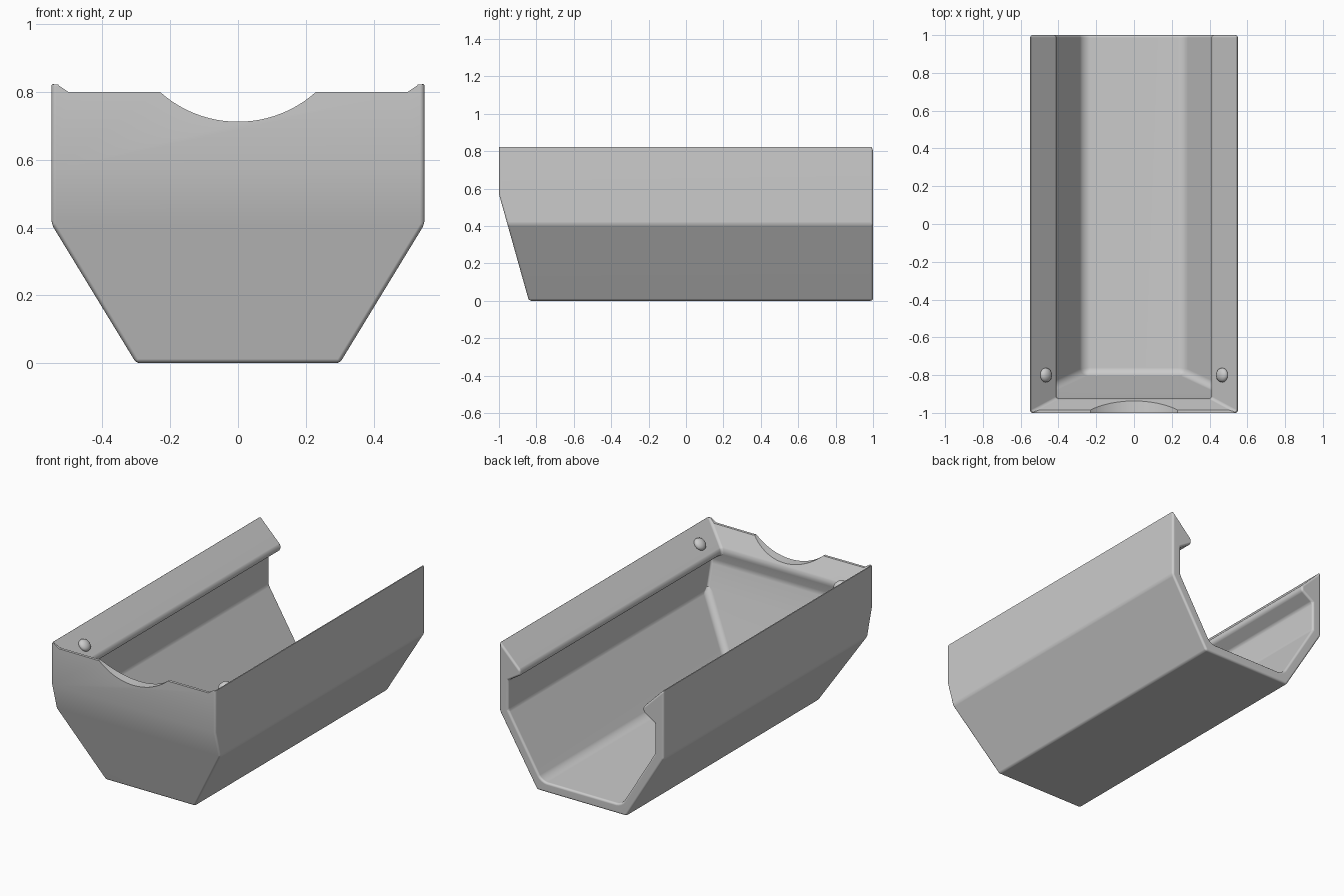
import bpy, bmesh, math
from mathutils import Vector

cube = bpy.data.objects.get("Cube")
if cube:
    bpy.data.objects.remove(cube, do_unlink=True)

GREY = (0.6, 0.6, 0.6, 1)
grey = bpy.data.materials.new("light_grey")
grey.use_nodes = True
grey.diffuse_color = GREY
grey.node_tree.nodes["Principled BSDF"].inputs["Base Color"].default_value = GREY


def add_object(name, bm):
    bmesh.ops.recalc_face_normals(bm, faces=bm.faces)
    mesh = bpy.data.meshes.new(name)
    bm.to_mesh(mesh)
    bm.free()
    mesh.materials.append(grey)
    obj = bpy.data.objects.new(name, mesh)
    bpy.context.collection.objects.link(obj)
    return obj


def select(obj):
    bpy.ops.object.select_all(action='DESELECT')
    obj.select_set(True)
    bpy.context.view_layer.objects.active = obj


# Trough wall profile: half width, front y, height, from outer base to inner floor
BACK = 1.0
levels = [
    (0.30, -0.84, 0.0),
    (0.55, -0.955, 0.41),
    (0.55, -1.0, 0.57),
    (0.55, -1.0, 0.83),     # outer top edge
    (0.41, -0.925, 0.69),   # inward lip
    (0.41, -0.925, 0.66),
    (0.49, -0.94, 0.61),
    (0.49, -0.94, 0.58),
    (0.49, -0.90, 0.43),
    (0.267, -0.795, 0.06),  # floor
]
bm = bmesh.new()
rings = [[bm.verts.new(p) for p in ((x, BACK, z), (x, y, z), (-x, y, z), (-x, BACK, z))]
         for x, y, z in levels]
for a, b in zip(rings, rings[1:]):
    for i in range(3):
        bm.faces.new((a[i], a[i + 1], b[i + 1], b[i]))
bm.faces.new(rings[0])
bm.faces.new(rings[-1])
bm.faces.new([r[0] for r in rings] + [r[3] for r in reversed(rings)])

# Soft inside corners around the floor
floor, bend = rings[-1], rings[-2]
pairs = [(floor[i], floor[i + 1]) for i in range(3)] + [(floor[i], bend[i]) for i in (1, 2)]
bmesh.ops.bevel(bm, geom=[bm.edges.get(p) for p in pairs], offset=0.035,
                segments=4, profile=0.5, affect='EDGES')
trough = add_object("trough", bm)

# Cutter for the front rim with its round notch
half, rim, low = 0.23, 0.80, 0.712
depth = rim - low
radius = (half ** 2 + depth ** 2) / (2 * depth)
sweep = math.asin(half / radius)
outline = [(-0.53, 1.0), (-0.53, 0.82), (-0.5, rim), (-half - 0.015, rim - 0.001)]
for i in range(25):
    t = sweep * (i / 12 - 1)
    outline.append((radius * math.sin(t), low + radius * (1 - math.cos(t))))
outline += [(-x, z) for x, z in reversed(outline[:4])]
bm = bmesh.new()
face = bm.faces.new([bm.verts.new((x, -1.1, z)) for x, z in outline])
moved = bmesh.ops.extrude_face_region(bm, geom=[face])["geom"]
bmesh.ops.translate(bm, vec=(0, 0.19, 0),
                    verts=[v for v in moved if isinstance(v, bmesh.types.BMVert)])
cutter = add_object("rim_cutter", bm)
cutter.hide_render = True

select(trough)
bevel = trough.modifiers.new("edge_rounding", 'BEVEL')
bevel.width = 0.013
bevel.segments = 3
bevel.limit_method = 'ANGLE'
bevel.angle_limit = math.radians(28)
cut = trough.modifiers.new("rim_cut", 'BOOLEAN')
cut.operation = 'DIFFERENCE'
cut.solver = 'EXACT'
cut.object = cutter
for name in ("edge_rounding", "rim_cut"):
    bpy.ops.object.modifier_apply(modifier=name)
bpy.data.objects.remove(cutter, do_unlink=True)
bpy.ops.object.shade_smooth_by_angle(angle=math.radians(35))
weighted = trough.modifiers.new("flat_panels", 'WEIGHTED_NORMAL')
weighted.keep_sharp = True

# Flattened studs on the sloping rails
for side, name in ((1, "left_stud"), (-1, "right_stud")):
    bm = bmesh.new()
    bmesh.ops.create_uvsphere(bm, u_segments=24, v_segments=14, radius=0.038)
    bmesh.ops.scale(bm, vec=(1, 1, 0.65), verts=bm.verts)
    stud = add_object(name, bm)
    normal = Vector((-side, 0, 1)).normalized()
    stud.rotation_euler = normal.to_track_quat('Z', 'Y').to_euler()
    stud.location = Vector((side * 0.47, -0.8, 0.75)) + normal * 0.005
    select(stud)
    bpy.ops.object.shade_smooth_by_angle(angle=math.radians(60))
